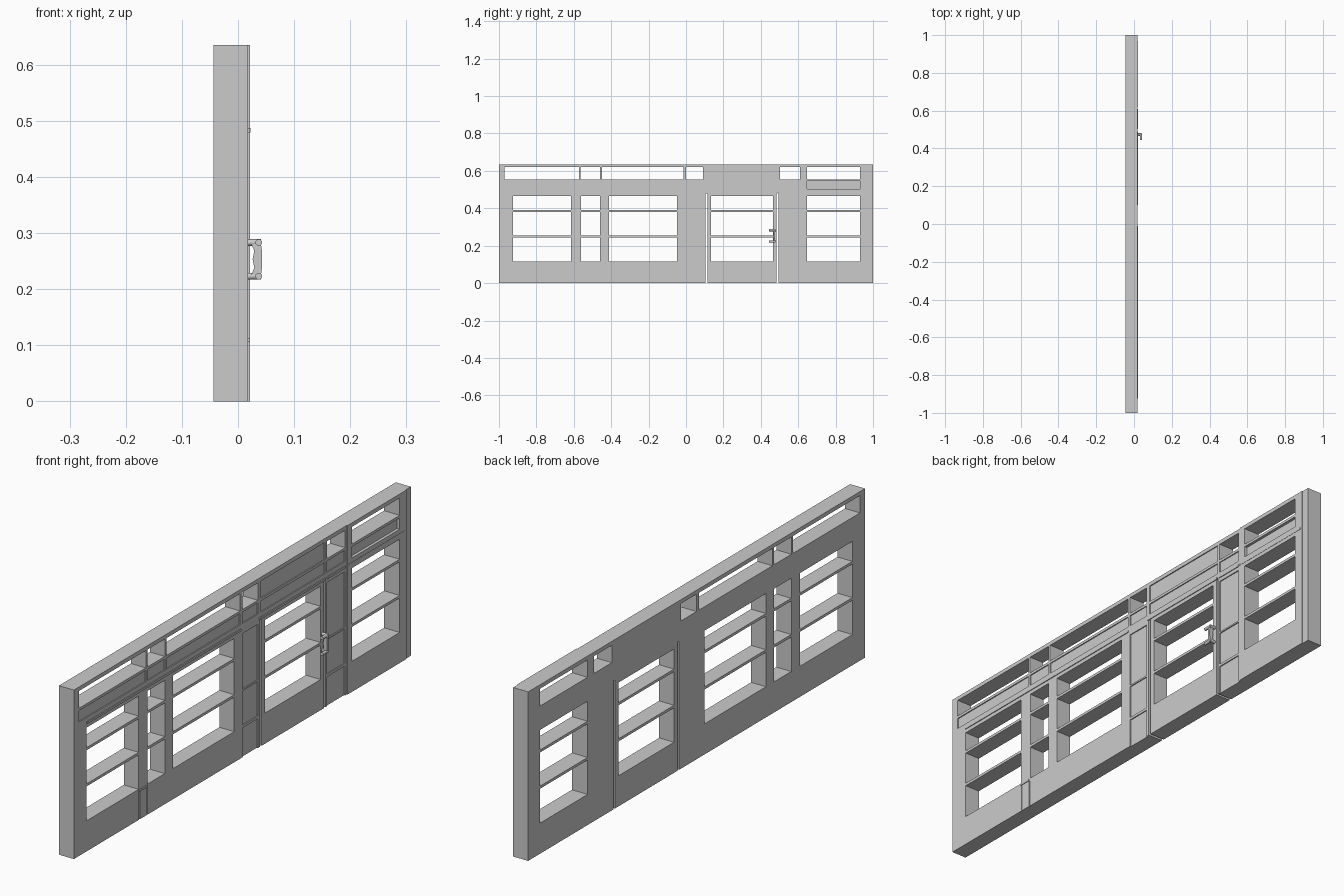
import bpy, bmesh
from mathutils import Matrix, Vector

if "Cube" in bpy.data.objects:
    bpy.data.objects.remove(bpy.data.objects["Cube"])

BACK, FRONT, PROUD, H = -0.044, 0.018, 0.021, 0.635


def finish(name, bm):
    bmesh.ops.recalc_face_normals(bm, faces=bm.faces)
    me = bpy.data.meshes.new(name)
    bm.to_mesh(me)
    bm.free()
    ob = bpy.data.objects.new(name, me)
    bpy.context.collection.objects.link(ob)
    return ob


def boxes(name, specs):
    """Each spec is (x0, x1, y0, y1, z0, z1)."""
    bm = bmesh.new()
    for x0, x1, y0, y1, z0, z1 in specs:
        m = Matrix.Translation(((x0 + x1) / 2, (y0 + y1) / 2, (z0 + z1) / 2))
        m = m @ Matrix.Diagonal((x1 - x0, y1 - y0, z1 - z0, 1))
        bmesh.ops.create_cube(bm, size=1, matrix=m)
    return finish(name, bm)


def prism(name, pts, depth):
    """Extrude a closed 3D outline along the vector depth."""
    bm = bmesh.new()
    f = bm.faces.new([bm.verts.new(p) for p in pts])
    r = bmesh.ops.extrude_face_region(bm, geom=[f], use_keep_orig=True)
    vs = [v for v in r['geom'] if isinstance(v, bmesh.types.BMVert)]
    bmesh.ops.translate(bm, vec=depth, verts=vs)
    return finish(name, bm)


def cut(ob, specs):
    cutter = boxes("cutter", specs)
    cutter.hide_render = True
    mod = ob.modifiers.new("openings", 'BOOLEAN')
    mod.operation, mod.solver, mod.object = 'DIFFERENCE', 'EXACT', cutter
    bpy.context.view_layer.objects.active = ob
    bpy.ops.object.modifier_apply(modifier=mod.name)
    bpy.data.objects.remove(cutter)


def through(y0, y1, z0, z1):
    return (-0.1, 0.1, y0, y1, z0, z1)


def recess(y0, y1, z0, z1, d=0.004):
    return (FRONT - d, 0.1, y0, y1, z0, z1)


PANES = [(0.115, 0.244), (0.254, 0.38), (0.39, 0.465)]

# wall: plan outline with the slightly proud right-hand bay
plan = [(BACK, -1), (FRONT, -1), (FRONT, 0.62), (PROUD, 0.62),
        (PROUD, 0.97), (FRONT, 0.97), (FRONT, 1), (BACK, 1)]
wall = prism("shopfront_wall", [(x, y, 0) for x, y in plan], Vector((0, 0, H)))

# transom lights, window panes and doorway
holes = [through(a, b, 0.555, 0.62) for a, b in
         [(-0.97, -0.573), (-0.563, -0.46), (-0.45, -0.013),
          (0, 0.092), (0.503, 0.61), (0.647, 0.93)]]
holes += [through(a, b, *z) for a, b in
          [(-0.925, -0.615), (-0.562, -0.46), (-0.412, -0.048), (0.647, 0.93)]
          for z in PANES]
holes.append((-0.1, 0.1, 0.104, 0.494, -0.1, 0.483))

# shallow fascia and pilaster panels
holes += [recess(a, b, 0.503, 0.545) for a, b in
          [(-0.97, -0.573), (-0.563, -0.46), (-0.45, -0.013), (0, 0.092),
           (0.11, 0.49), (0.503, 0.61)]]
holes.append(recess(0.11, 0.49, 0.555, 0.62))
holes.append(recess(0.647, 0.93, 0.503, 0.545, 0.008))
for a, b in [(0, 0.092), (0.503, 0.61)]:
    holes += [recess(a, b, z0, z1) for z0, z1 in
              [(-0.1, 0.11), (0.12, 0.249), (0.255, 0.465)]]
# grooves beside the left pilaster
holes += [recess(-0.612, -0.608, -0.1, 0.105), recess(-0.568, -0.564, -0.1, 0.105)]
cut(wall, holes)

# door leaf, separated from its jambs by open slots
door = boxes("door", [(BACK, FRONT, 0.114, 0.485, 0, 0.483)])
cut(door, [through(0.134, 0.465, *z) for z in PANES])

# thin mouldings above windows and door
boxes("head_mouldings", [(FRONT - 0.002, PROUD, a, b, 0.479, 0.487) for a, b in
                         [(-0.925, -0.01), (0.1, 0.49), (0.503, 0.61)]]
      + [(FRONT - 0.002, PROUD + 0.001, 0.62, 0.96, 0.479, 0.487)])
# pilaster base ledge
boxes("pilaster_ledge", [(FRONT - 0.002, PROUD, -0.615, -0.568, 0.106, 0.113)])


# door pull: waisted grip plate, two round stand-offs with side knuckles
def rod(name, a, b, r):
    a, b = Vector(a), Vector(b)
    d = b - a
    m = Matrix.Translation((a + b) / 2) @ d.to_track_quat('Z', 'Y').to_matrix().to_4x4()
    bm = bmesh.new()
    bmesh.ops.create_cone(bm, cap_ends=True, segments=16, radius1=r, radius2=r,
                          depth=d.length, matrix=m)
    for f in bm.faces:
        f.smooth = len(f.verts) == 4
    return finish(name, bm)


for tag, z in (("lower", 0.223), ("upper", 0.283)):
    rod(f"handle_{tag}_standoff", (FRONT - 0.002, 0.475, z), (0.041, 0.475, z), 0.006)
    rod(f"handle_{tag}_knuckle", (0.037, 0.445, z), (0.037, 0.478, z), 0.006)
grip = [(0.024, 0.226), (0.029, 0.238), (0.026, 0.253), (0.029, 0.268), (0.024, 0.28),
        (0.041, 0.28), (0.043, 0.266), (0.043, 0.24), (0.041, 0.226)]
prism("handle_grip", [(x, 0.467, z) for x, z in grip], Vector((0, 0.01, 0)))
